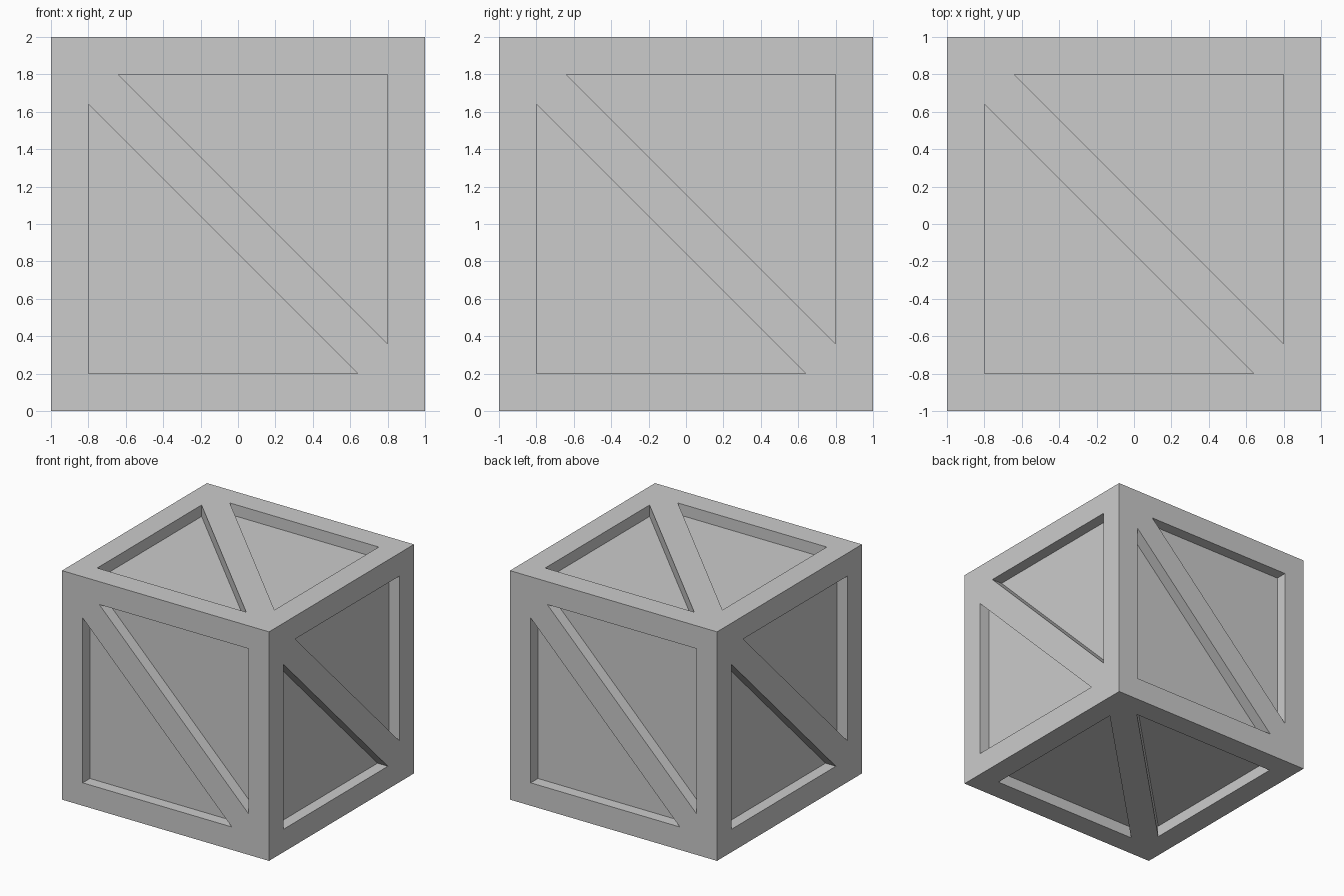
import bpy, bmesh
from mathutils import Vector

if "Cube" in bpy.data.objects:
    bpy.data.objects.remove(bpy.data.objects["Cube"])

DEPTH = 0.1      # recess depth
INNER = 0.8      # inner edge of the border frame
TIP = 0.64       # where the diagonal brace cuts the border

bm = bmesh.new()
X, Y, Z = Vector((1, 0, 0)), Vector((0, 1, 0)), Vector((0, 0, 1))


def add_side(u, v):
    """One crate side: border, diagonal brace and two recessed triangles."""
    n = u.cross(v)

    def face(points):
        bm.faces.new([bm.verts.new(u * a + v * b + n * (1 - d) + Z)
                      for a, b, d in points])

    # The side is two identical halves, turned 180 degrees
    for s in (1, -1):
        tri = [(-INNER * s, -INNER * s), (TIP * s, -INNER * s), (-INNER * s, TIP * s)]
        corner, right, top = [(a, b, 0) for a, b in tri]
        c0, c1, c3 = (-s, -s, 0), (s, -s, 0), (-s, s, 0)
        # border strips
        face([c0, c1, right, corner])
        face([c3, c0, corner, top])
        # recess floor and walls
        face([(a, b, DEPTH) for a, b in tri])
        for i in range(3):
            p, q = tri[i], tri[(i + 1) % 3]
            face([(*p, 0), (*q, 0), (*q, DEPTH), (*p, DEPTH)])
    # diagonal brace
    face([(-INNER, TIP, 0), (TIP, -INNER, 0), (1, -1, 0),
          (INNER, -TIP, 0), (-TIP, INNER, 0), (-1, 1, 0)])


# front, right, back, left, top, bottom
for u, v in ((X, Z), (Y, Z), (-X, Z), (-Y, Z), (X, Y), (X, -Y)):
    add_side(u, v)

# Weld the six sides into one closed crate
bmesh.ops.remove_doubles(bm, verts=bm.verts[:], dist=0.0005)
bmesh.ops.recalc_face_normals(bm, faces=bm.faces[:])
mesh = bpy.data.meshes.new("crate")
bm.to_mesh(mesh)
bm.free()
bpy.context.collection.objects.link(bpy.data.objects.new("crate", mesh))
